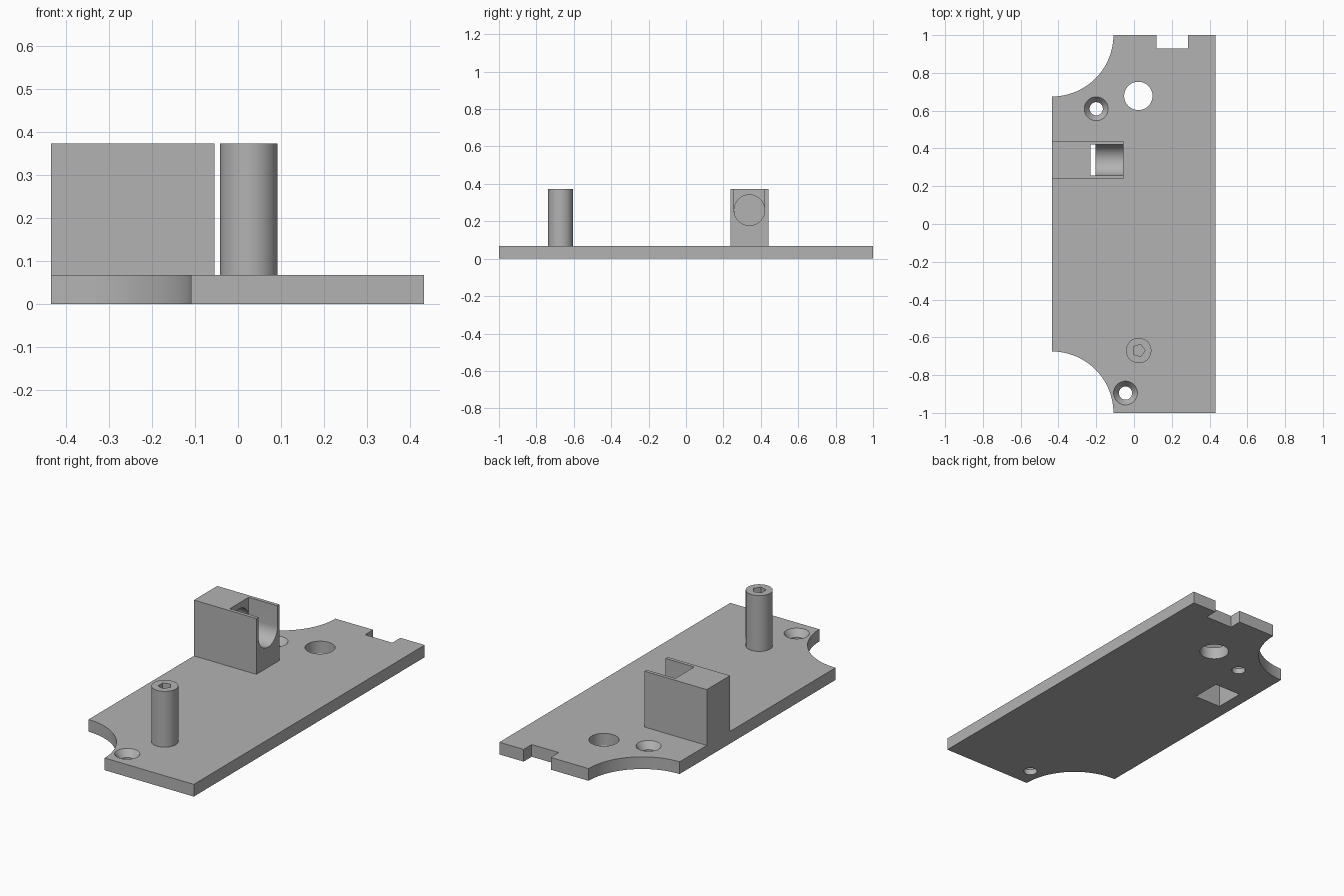
import bpy
import bmesh
from math import cos, sin, pi, radians
from mathutils import Matrix, Vector

if "Cube" in bpy.data.objects:
    bpy.data.objects.remove(bpy.data.objects["Cube"], do_unlink=True)

grey = bpy.data.materials.new("plain grey")
grey.use_nodes = True
grey.diffuse_color = (0.45, 0.45, 0.45, 1)
grey.node_tree.nodes["Principled BSDF"].inputs["Base Color"].default_value = grey.diffuse_color

THICK, TOP = 0.067, 0.373
LEFT, RIGHT = -0.434, 0.432


def finish(name, bm):
    bmesh.ops.recalc_face_normals(bm, faces=bm.faces)
    mesh = bpy.data.meshes.new(name)
    bm.to_mesh(mesh)
    bm.free()
    mesh.materials.append(grey)
    ob = bpy.data.objects.new(name, mesh)
    bpy.context.collection.objects.link(ob)
    return ob


def prism(name, outline, direction):
    """Extrude a closed outline of 3D points along a direction."""
    bm = bmesh.new()
    face = bm.faces.new([bm.verts.new(p) for p in outline])
    moved = bmesh.ops.extrude_face_region(bm, geom=[face])["geom"]
    bmesh.ops.translate(bm, vec=Vector(direction),
                        verts=[v for v in moved if isinstance(v, bmesh.types.BMVert)])
    return finish(name, bm)


def box(name, low, high):
    (x, y, z), (a, b, c) = low, high
    return prism(name, [(x, y, z), (a, y, z), (a, b, z), (x, b, z)], (0, 0, c - z))


def cone(name, x, y, z0, z1, r0, r1, sides=64):
    bm = bmesh.new()
    bmesh.ops.create_cone(bm, cap_ends=True, segments=sides, radius1=r0, radius2=r1,
                          depth=z1 - z0, matrix=Matrix.Translation((x, y, (z0 + z1) / 2)))
    return finish(name, bm)


def arc(cx, cy, r, start, end, steps=32):
    angles = [radians(start + (end - start) * i / steps) for i in range(steps + 1)]
    return [(cx + r * cos(a), cy + r * sin(a)) for a in angles]


def cut(target, cutters):
    bpy.context.view_layer.objects.active = target
    for cutter in cutters:
        mod = target.modifiers.new("cut", "BOOLEAN")
        mod.operation, mod.solver, mod.object = "DIFFERENCE", "EXACT", cutter
        bpy.ops.object.modifier_apply(modifier=mod.name)


# Base plate: scooped right corners and a notch in the back edge
outline = [(RIGHT, -1), (RIGHT, 1), (0.285, 1), (0.285, 0.93), (0.12, 0.93), (0.12, 1)]
outline += arc(LEFT, 1, 0.325, 0, -90) + arc(LEFT, -1, 0.325, 90, 0)
plate = prism("base_plate", [(x, y, 0) for x, y in outline], (0, 0, THICK))

# Through hole and two countersunk screw holes
holes = [cone("round_hole_cutter", 0.023, 0.678, -0.1, 0.2, 0.075, 0.075)]
for x, y in [(-0.2, 0.61), (-0.045, -0.895)]:
    holes.append(cone("screw_hole_cutter", x, y, -0.1, 0.2, 0.035, 0.035))
    holes.append(cone("countersink_cutter", x, y, 0.03, 0.077, 0.035, 0.0706))

# Holder block with a U-shaped cradle, a bore and a pocket from below
MID, BORE_Z, R = 0.339, 0.26, 0.082
block = box("holder_block", (LEFT, MID - 0.101, THICK), (-0.055, MID + 0.101, TOP))
cradle_profile = arc(MID, BORE_Z, R, 180, 360) + [(MID + R, 0.5), (MID - R, 0.5)]
cradle = prism("cradle_cutter", [(-0.23, y, z) for y, z in cradle_profile], (0.3, 0, 0))
bore_profile = arc(MID, BORE_Z, R - 0.0005, 0, 360)[:-1]
bore = prism("bore_cutter", [(-0.36, y, z) for y, z in bore_profile], (0.15, 0, 0))
pocket = box("pocket_cutter", (-0.365, MID - 0.081, -0.1), (-0.205, MID + 0.081, BORE_Z))
cut(block, [cradle, bore, pocket])
cut(plate, holes + [pocket])

# Post with a five-sided pilot hole
post = cone("post", 0.025, -0.67, THICK, TOP, 0.067, 0.067)
pilot_profile = arc(0.025, -0.67, 0.034, 0, 360, 5)[:-1]
pilot = prism("pilot_cutter", [(x, y, 0.12) for x, y in pilot_profile], (0, 0, 0.4))
cut(post, [pilot])

for helper in holes + [cradle, bore, pocket, pilot]:
    bpy.data.objects.remove(helper, do_unlink=True)

# Smooth the round walls, keep the edges crisp
bpy.ops.object.select_all(action="DESELECT")
for part in (plate, block, post):
    part.select_set(True)
    bpy.context.view_layer.objects.active = part
bpy.ops.object.shade_smooth_by_angle(angle=radians(30))
